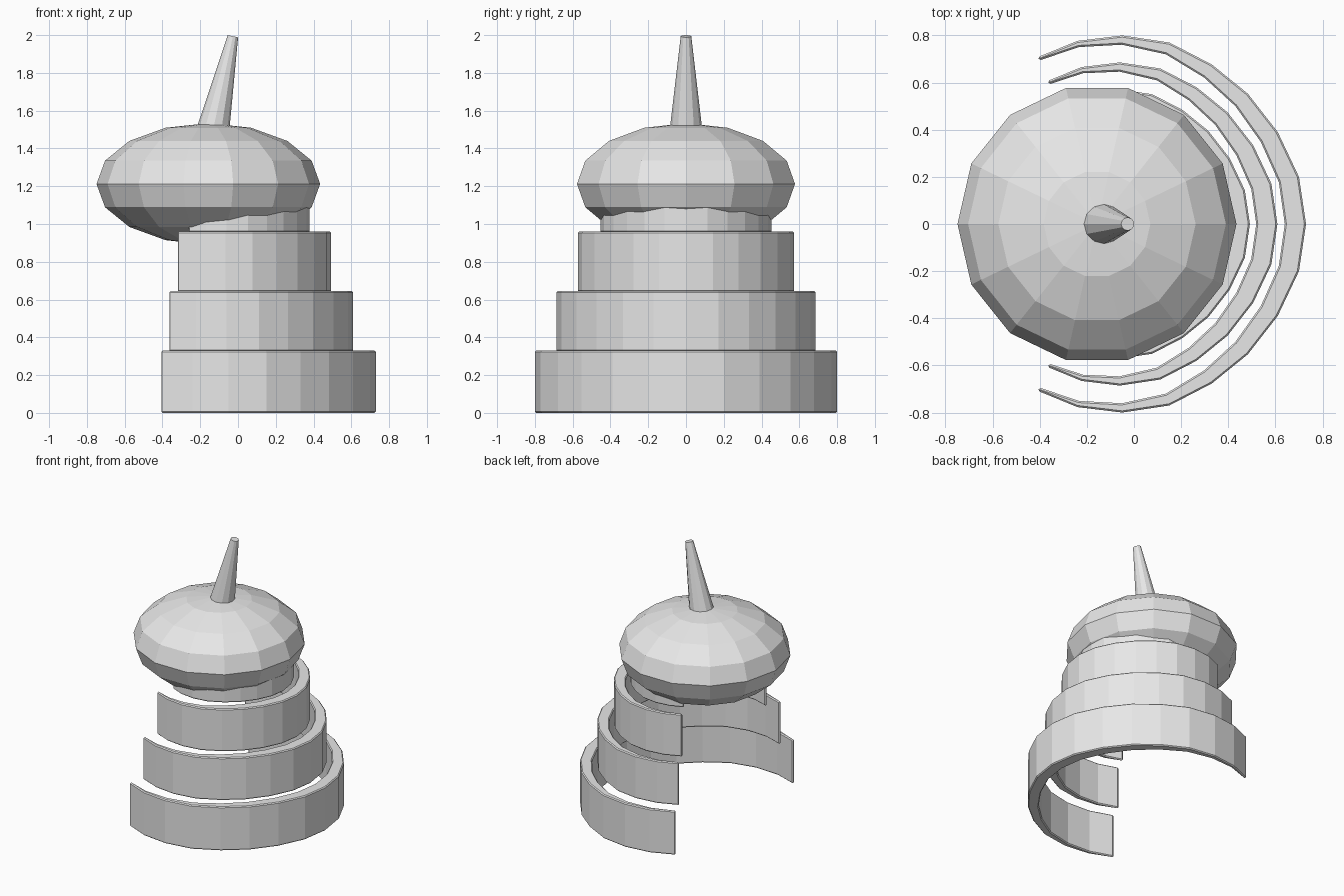
import bpy, bmesh
from math import pi
from mathutils import Vector, Matrix

cube = bpy.data.objects.get("Cube")
if cube:
    bpy.data.objects.remove(cube)

# Single plain grey
grey = bpy.data.materials.new("light_grey")
grey.use_nodes = True
COLOUR = (0.8, 0.8, 0.8, 1)
grey.diffuse_color = COLOUR
grey.node_tree.nodes["Principled BSDF"].inputs["Base Color"].default_value = COLOUR


def make_object(name, bm):
    bmesh.ops.recalc_face_normals(bm, faces=bm.faces)
    mesh = bpy.data.meshes.new(name)
    bm.to_mesh(mesh)
    bm.free()
    mesh.materials.append(grey)
    obj = bpy.data.objects.new(name, mesh)
    bpy.context.collection.objects.link(obj)
    return obj


# Half of the outer outline of a crescent wall, from its middle to its tip
HALF = [(0.73, 0), (0.70, 0.20), (0.61, 0.39), (0.483, 0.553), (0.33, 0.677),
        (0.15, 0.77), (-0.05, 0.80), (-0.24, 0.777), (-0.408, 0.708)]
OUTLINE = [(x, -y) for x, y in reversed(HALF[1:])] + HALF
CENTRE = Vector((-0.07, 0))


def crescent_wall(name, scale, shift, bottom, top):
    """Upright curved wall, thick in the middle and thin at both tips."""
    bm = bmesh.new()
    sections = []
    for x, y in OUTLINE:
        away = (Vector((x, y)) - CENTRE).normalized()
        outer = Vector((x * scale + shift, y * scale))
        inner = outer - away * (0.038 + 0.052 * away.x)
        sections.append([bm.verts.new((p.x, p.y, z)) for p, z in
                         ((outer, bottom), (outer, top), (inner, top), (inner, bottom))])
    for a, b in zip(sections, sections[1:]):
        for i in range(4):
            j = (i + 1) % 4
            bm.faces.new((a[i], b[i], b[j], a[j]))
    bm.faces.new(sections[0])
    bm.faces.new(sections[-1])
    obj = make_object(name, bm)
    bevel = obj.modifiers.new("edge_bevel", 'BEVEL')
    bevel.width = 0.007
    bevel.segments = 1
    bevel.limit_method = 'ANGLE'
    return obj


# Four stacked walls, each narrower than the one below
crescent_wall("bottom_wall", 1.0, 0.0, 0.0, 0.33)
crescent_wall("lower_wall", 0.857, -0.017, 0.325, 0.645)
crescent_wall("upper_wall", 0.715, -0.03, 0.64, 0.96)
crescent_wall("top_wall", 0.565, -0.033, 0.955, 1.275)

# Flattened faceted bulb
bm = bmesh.new()
bmesh.ops.create_uvsphere(
    bm, u_segments=14, v_segments=8, radius=1,
    matrix=Matrix.Translation((-0.157, 0, 1.212))
    @ Matrix.Diagonal((0.592, 0.592, 0.322, 1)) @ Matrix.Rotation(pi / 2, 4, 'Z'))
make_object("bulb", bm)

# Leaning tapered spike
base, tip = Vector((-0.142, 0, 1.45)), Vector((-0.027, 0, 1.994))
axis = tip - base
bm = bmesh.new()
bmesh.ops.create_cone(
    bm, cap_ends=True, segments=12, radius1=0.092, radius2=0.028, depth=axis.length,
    matrix=Matrix.Translation((base + tip) / 2)
    @ Vector((0, 0, 1)).rotation_difference(axis).to_matrix().to_4x4())
make_object("spike", bm)
